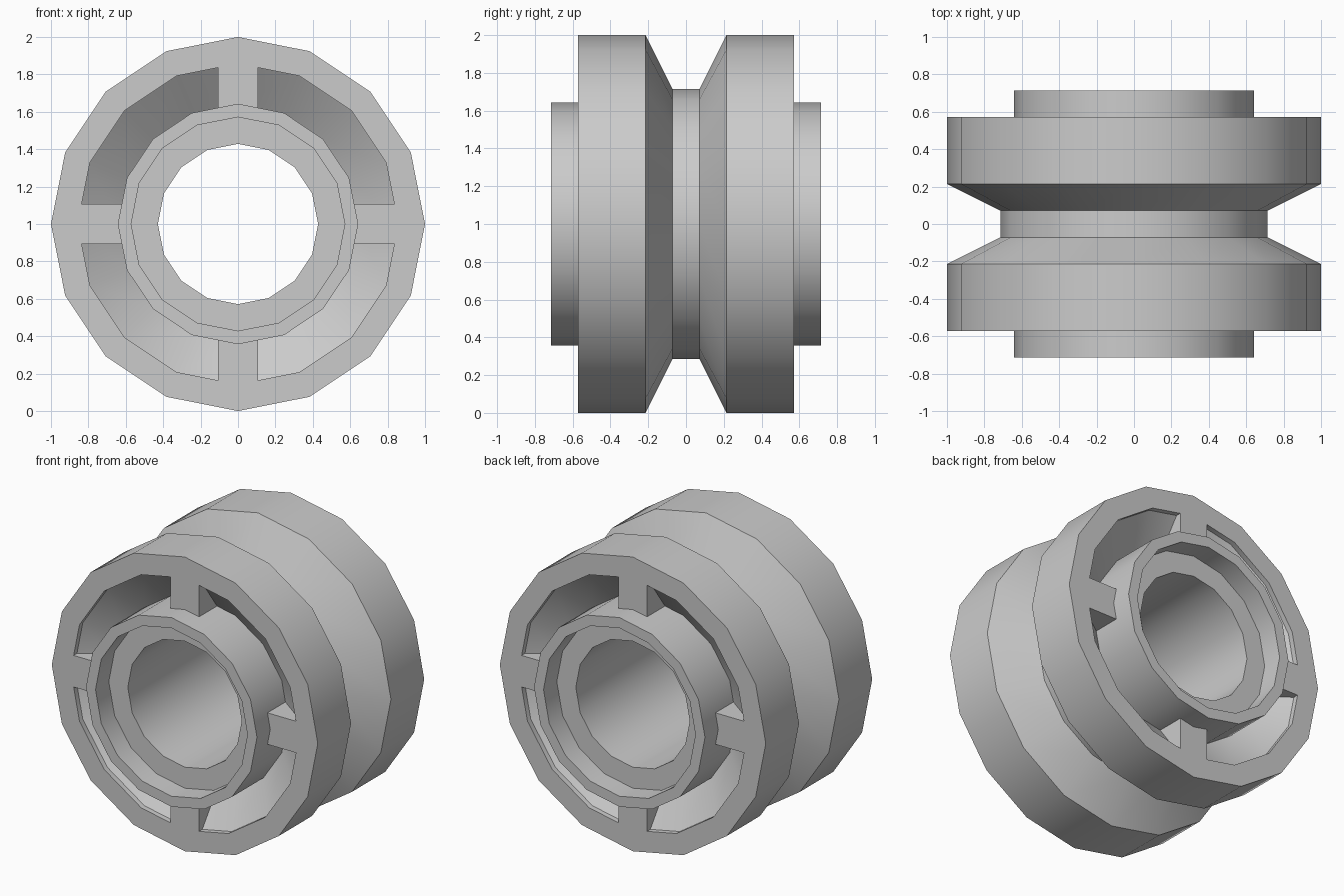
import bpy, bmesh, math
from mathutils import Matrix, Vector

cube = bpy.data.objects.get("Cube")
if cube:
    bpy.data.objects.remove(cube, do_unlink=True)

U = 1 / 14          # design unit: the rim radius is 14 units
SIDES = 16
CENTRE = Matrix.Translation((0, 0, 1))

grey = bpy.data.materials.new("light grey plastic")
grey.use_nodes = True
colour = (0.6, 0.6, 0.6, 1)
grey.diffuse_color = colour
grey.node_tree.nodes["Principled BSDF"].inputs["Base Color"].default_value = colour


def finish(name, bm):
    """Turn a bmesh into a shaded, coloured object."""
    bmesh.ops.recalc_face_normals(bm, faces=bm.faces)
    mesh = bpy.data.meshes.new(name)
    bm.to_mesh(mesh)
    bm.free()
    mesh.materials.append(grey)
    obj = bpy.data.objects.new(name, mesh)
    bpy.context.collection.objects.link(obj)
    bpy.ops.object.select_all(action='DESELECT')
    obj.select_set(True)
    bpy.context.view_layer.objects.active = obj
    bpy.ops.object.shade_smooth_by_angle(angle=math.radians(30))
    return obj


# Wheel body: half profile (radius, depth) from groove to bore, then mirrored
half = [(10, 1), (14, 3), (14, 8), (12, 8), (12, 7.5), (9, 5.3),
        (9, 10), (8, 10), (8, 8), (6, 8)]
profile = [(r, -d) for r, d in half] + [(r, d) for r, d in reversed(half)]

bm = bmesh.new()
verts = [bm.verts.new((0, y * U, r * U)) for r, y in profile]
edges = [bm.edges.new((v, verts[i - 1])) for i, v in enumerate(verts)]
bmesh.ops.spin(bm, geom=verts + edges, cent=(0, 0, 0), axis=(0, 1, 0),
               angle=math.tau, steps=SIDES)
bmesh.ops.remove_doubles(bm, verts=bm.verts, dist=0.001)
bm.transform(CENTRE)
finish("wheel_body", bm)

# Spokes: short ribs across the recess, outer end fitted to the faceted rim
w = 1.5
shoulder = 12 - w * math.tan(math.pi / SIDES)
section = [(-w, 8.5), (w, 8.5), (w, shoulder), (0, 12), (-w, shoulder)]
for side, sign in (("front", -1), ("back", 1)):
    bm = bmesh.new()
    for k in range(4):
        turn = Matrix.Rotation(k * math.pi / 2, 4, 'Y')
        face = bm.faces.new([bm.verts.new(turn @ Vector((x * U, sign * 8 * U, z * U)))
                             for x, z in section])
        out = bmesh.ops.extrude_face_region(bm, geom=[face], use_keep_orig=True)
        moved = [g for g in out["geom"] if isinstance(g, bmesh.types.BMVert)]
        bmesh.ops.translate(bm, verts=moved, vec=(0, -sign * 3 * U, 0))
    bm.transform(CENTRE)
    finish(side + "_spokes", bm)
